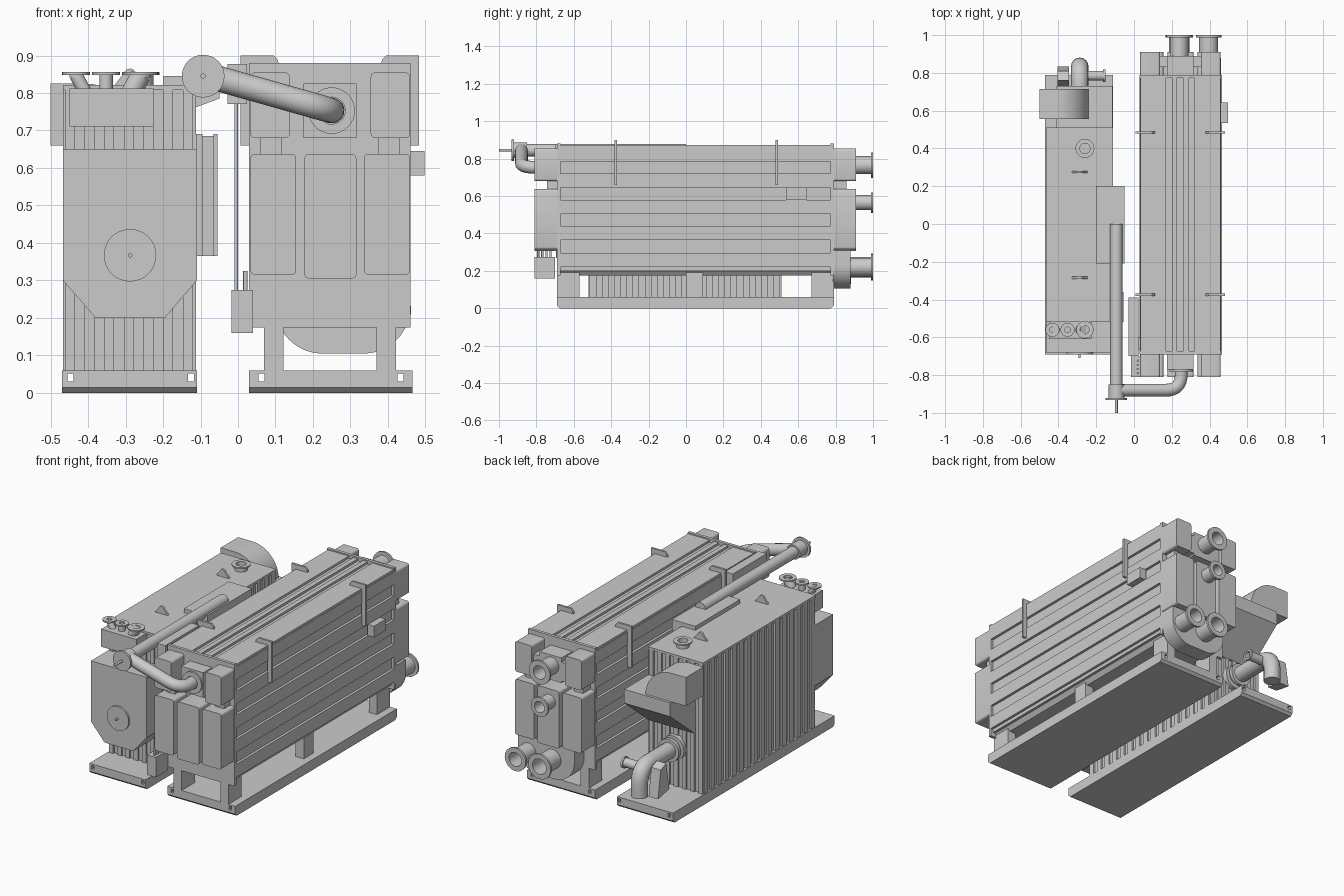
import bpy, bmesh
from math import sin, cos, pi, radians
from mathutils import Vector

if "Cube" in bpy.data.objects:
    bpy.data.objects.remove(bpy.data.objects["Cube"])


def finish(name, bm, smooth=False):
    bmesh.ops.recalc_face_normals(bm, faces=bm.faces)
    me = bpy.data.meshes.new(name)
    bm.to_mesh(me)
    bm.free()
    ob = bpy.data.objects.new(name, me)
    bpy.context.collection.objects.link(ob)
    if smooth:
        bpy.ops.object.select_all(action='DESELECT')
        ob.select_set(True)
        bpy.context.view_layer.objects.active = ob
        bpy.ops.object.shade_smooth_by_angle(angle=radians(35))
    return ob


def boxes(name, specs, round_y=0):
    """Boxes given as x0, x1, y0, y1, z0, z1; round_y rounds the edges along y."""
    bm = bmesh.new()
    for x0, x1, y0, y1, z0, z1 in specs:
        vs = bmesh.ops.create_cube(bm, size=1)['verts']
        for v in vs:
            v.co = ((x0 + x1) / 2 + v.co.x * (x1 - x0), (y0 + y1) / 2 + v.co.y * (y1 - y0),
                    (z0 + z1) / 2 + v.co.z * (z1 - z0))
    if round_y:
        es = [e for e in bm.edges if abs(e.verts[0].co.y - e.verts[1].co.y) > 1e-4]
        bmesh.ops.bevel(bm, geom=es, offset=round_y, segments=3, affect='EDGES', profile=0.5)
    return finish(name, bm, round_y > 0)


def prism(name, pts, axis, a, b, smooth=False):
    """Profile in xz (axis 'y') or yz (axis 'x') extruded from a to b."""
    bm = bmesh.new()
    put = (lambda p, t: (p[0], t, p[1])) if axis == 'y' else (lambda p, t: (t, p[0], p[1]))
    f = bm.faces.new([bm.verts.new(put(p, a)) for p in pts])
    r = bmesh.ops.extrude_face_region(bm, geom=[f])
    vec = (0, b - a, 0) if axis == 'y' else (b - a, 0, 0)
    bmesh.ops.translate(bm, vec=vec, verts=[g for g in r['geom'] if isinstance(g, bmesh.types.BMVert)])
    return finish(name, bm, smooth)


def lathe(name, base, direction, profile, n=32):
    """Revolve (radius, height) points about a direction."""
    bm = bmesh.new()
    q, base = Vector(direction).to_track_quat('Z', 'Y'), Vector(base)
    rings = [[bm.verts.new(base + q @ Vector((r * cos(2 * pi * i / n), r * sin(2 * pi * i / n), h)))
              for i in range(n)] for r, h in profile]
    for A, B in zip(rings, rings[1:]):
        for i in range(n):
            bm.faces.new((A[i], A[(i + 1) % n], B[(i + 1) % n], B[i]))
    bm.faces.new(rings[0])
    bm.faces.new(rings[-1])
    return finish(name, bm, True)


def cyl(name, p, q, r, r2=None):
    d = Vector(q) - Vector(p)
    return lathe(name, p, d, [(r, 0), (r2 or r, d.length)])


def nozzle(name, p, d, L, r, rf, t=0.012):
    return lathe(name, p, d, [(r, 0), (r, L - t), (rf, L - t), (rf, L), (r * .8, L), (r * .8, L * .15)])


def pipe(name, pts, r, bend, n=8):
    """Round pipe along a path with filleted corners."""
    P = [Vector(p) for p in pts]
    path = [P[0]]
    for a, b, c in zip(P, P[1:], P[2:]):
        s, e = b + (a - b).normalized() * bend, b + (c - b).normalized() * bend
        path += [s.lerp(b, i / n).lerp(b.lerp(e, i / n), i / n) for i in range(n + 1)]
    path.append(P[-1])
    cu = bpy.data.curves.new(name, 'CURVE')
    cu.dimensions, cu.bevel_depth, cu.bevel_resolution, cu.use_fill_caps = '3D', r, 6, True
    sp = cu.splines.new('POLY')
    sp.points.add(len(path) - 1)
    for pt, co in zip(sp.points, path):
        pt.co = (*co, 1)
        pt.radius = 1
    ob = bpy.data.objects.new(name, cu)
    bpy.context.collection.objects.link(ob)


def arc(cx, cz, r, a0, a1, n=14):
    return [(cx + r * cos(radians(a0 + (a1 - a0) * i / n)), cz + r * sin(radians(a0 + (a1 - a0) * i / n)))
            for i in range(n + 1)]


# Skid bases with through-holes at the corners
for side, x0, x1, h0, h1 in (('left', -.47, -.11, -.447, -.126), ('right', .03, .465, .063, .433)):
    prism(side + '_skid', [(-.675, 0), (.775, 0), (.79, .014), (.79, .03), (-.69, .03), (-.69, .014)], 'x', x0, x1)
    boxes(side + '_skid_deck', [(x0, x1, -.69, .79, .051, .06), (x0, h0 - .008, -.69, .79, .03, .051),
                                (h0 + .008, h1 - .008, -.69, .79, .03, .051), (h1 + .008, x1, -.69, .79, .03, .051)])

# ---- Left unit: corrugated tank ----
boxes('tank_core', [(-.456, -.122, -.51, .50, .06, .81)])
boxes('tank_lid', [(-.467, -.112, -.52, .51, .808, .822)])
ribs = []
for i in range(16):
    y = -.515 + i * .0655
    ribs += [(-.467, -.456, y, y + .036, .06, .81), (-.122, -.112, y, y + .036, .06, .81)]
for i in range(7):
    x = -.462 + i * .0525
    ribs += [(x, x + .026, -.52, -.51, .06, .81), (x, x + .026, .50, .51, .06, .81)]
boxes('tank_ribs', ribs)
prism('tank_front_chamber', [(-.467, .65), (-.11, .65), (-.11, .30), (-.195, .20), (-.38, .20), (-.467, .30)],
      'y', -.68, -.51)
cyl('inspection_disc', (-.288, -.67, .367), (-.288, -.69, .367), .07)
cyl('inspection_pin', (-.288, -.68, .367), (-.288, -.71, .367), .006)

# Front nozzle block with three leaning flanged nozzles
boxes('nozzle_block', [(-.45, -.225, -.61, -.51, .71, .812)])
for i, (xb, xt, r, rf) in enumerate(((-.407, -.432, .018, .037), (-.352, -.352, .018, .037), (-.285, -.26, .027, .046))):
    cyl(f'front_nozzle_{i}', (xb, -.56, .80), (xt, -.56, .847), r)
    nozzle(f'front_nozzle_flange_{i}', (xt, -.56, .842), (0, 0, 1), .014, r, rf, .008)
nozzle('lid_nozzle', (-.26, .40, .82), (0, 0, 1), .036, .034, .05, .008)
for i, y in enumerate((.275, -.285)):
    prism(f'tank_lifting_eye_{i}', [(-.33, .82), (-.245, .82)] + arc(-.288, .848, .017, 20, 160, 8), 'y', y - .006, y + .006)

# Rear air hood, chute, and elbow pipe
prism('rear_hood', [(-.50, .66), (-.50, .825)] + arc(-.41, .655, .17, 90, 0), 'y', .555, .715, True)
prism('rear_chute', [(.50, .66), (.73, .66), (.73, .58), (.51, .40), (.50, .40)], 'x', -.41, -.115)
cyl('rear_pipe_flange', (-.287, .50, .29), (-.287, .53, .29), .07)
cyl('rear_pipe_flange_outer', (-.287, .55, .29), (-.287, .57, .29), .065)
pipe('rear_elbow', [(-.287, .51, .29), (-.287, .835, .29), (-.287, .835, .13)], .046, .09)
nozzle('rear_side_stub', (-.287, .785, .27), (1, 0, 0), .135, .026, .033)
prism('rear_actuator', [(.73, .16), (.835, .14), (.81, .30), (.76, .32)], 'x', -.405, -.345)

# Side cabinet and exhaust saddle on the tank
boxes('side_cabinet', [(-.112, -.095, -.52, .15, .365, .69), (-.095, -.065, -.51, -.36, .365, .685),
                       (-.066, -.055, -.52, -.36, .365, .69)])
prism('exhaust_saddle', [(-.20, .80), (-.20, .845), (-.05, .845), (-.05, .785), (-.112, .762), (-.112, .80)], 'y', -.21, .20)

# Cross-over pipe between the two units
cyl('header_pipe', (-.093, 0, .845), (-.093, -.88, .845), .033)
lathe('header_hub', (-.093, -.85, .845), (0, -1, 0), [(.042, 0), (.042, .07), (.057, .07), (.057, .082)])
cyl('header_pin', (-.093, -.92, .845), (-.093, -1, .845), .007)
pipe('crossover_pipe', [(-.093, -.88, .85), (.25, -.88, .753), (.25, -.74, .753)], .034, .085)
nozzle('crossover_flange', (.25, -.745, .753), (0, -1, 0), .035, .045, .062)

# ---- Right unit: long ribbed shell ----
boxes('shell', [(.047, .445, -.68, .78, .20, .86)])
prism('shell_floor', [(.047, .22), (.445, .22), (.41, .175), (.08, .175)], 'y', -.68, .78)
boxes('tube_sheets', [(.03, .46, -.69, -.672, .175, .88), (.03, .46, .772, .79, .175, .88)])
boxes('shell_legs', [(a, b, y0, y1, .06, .20) for a, b in ((.07, .122), (.37, .422))
                     for y0, y1 in ((-.69, -.57), (.67, .79), (0, .09))])
sr = []
for z in (.22, .365, .505, .645, .785):
    sr += [(.444, .46, -.68, .78, z, z + .075), (.032, .048, -.68, .78, z, z + .075)]
boxes('shell_side_ribs', sr)
boxes('shell_top_ribs', [(a, b, -.68, .78, .855, .873) for a, b in ((.035, .17), (.20, .228), (.262, .29), (.32, .458))])

# Lifting brackets, mirrored about the shell centre
for i, y in enumerate((-.375, .485)):
    prof = [(.375, .86), (.385, .89), (.395, .90), (.483, .90), (.483, .66), (.455, .66), (.455, .86)]
    for s in (1, -1):
        prism(f'lifting_bracket_{i}_{"right" if s > 0 else "left"}',
              [(.245 + s * (x - .245), z) for x, z in prof], 'y', y - .006, y + .006)

# Water boxes at both ends
for end, y0, y1, yc in (('front', -.685, -.81, -.77), ('rear', .785, .91, .89)):
    boxes(end + '_water_boxes', [(a, b, min(y0, y), max(y0, y), z0, z1) for a, b, y, z0, z1 in (
        (.033, .138, y1, .68, .855), (.354, .459, y1, .68, .855),
        (.033, .155, y1, .315, .637), (.336, .459, y1, .315, .637), (.177, .316, y1, .305, .637))], .012)
    boxes(end + '_centre_box', [(.175, .316, min(y0, yc), max(y0, yc), .68, .825)])
    ym = y0 + (yc - y0) * .7
    boxes(end + '_box_necks', [(a, b, min(y0, ym), max(y0, ym), .62, .70) for a, b in ((.06, .117), (.375, .432))])
boxes('rear_tie', [(.13, .365, .83, .89, .69, .80)])

# Rear U-shaped outlet box and nozzles
prism('rear_outlet_box', [(.10, .31), (.10, .23)] + arc(.225, .23, .125, 180, 270) + arc(.335, .23, .125, 270, 360)
      + [(.46, .31)], 'y', .785, .88, True)
for nm, x, z, y, r, rf in (('upper', .24, .765, .88, .048, .068), ('middle', .24, .565, .90, .04, .055),
                           ('lower_inner', .24, .22, .87, .055, .072), ('lower_outer', .395, .22, .87, .05, .067)):
    nozzle(nm + '_rear_nozzle', (x, y, z), (0, 1, 0), 1 - y, r, rf)

# Side controls
boxes('junction_box', [(.455, .498, .535, .643, .58, .645)])
boxes('control_box', [(-.028, .024, -.70, -.39, .77, .877), (.02, .04, -.66, -.60, .79, .85)])
boxes('valve_box', [(-.017, .04, -.81, -.70, .16, .275)])
for i in range(4):
    y = -.79 + i * .022
    cyl(f'valve_stem_{i}', (.02, y, .27), (.02, y, .325), .006)
cyl('vertical_conduit', (-.005, -.69, .27), (-.005, -.69, .78), .005)
